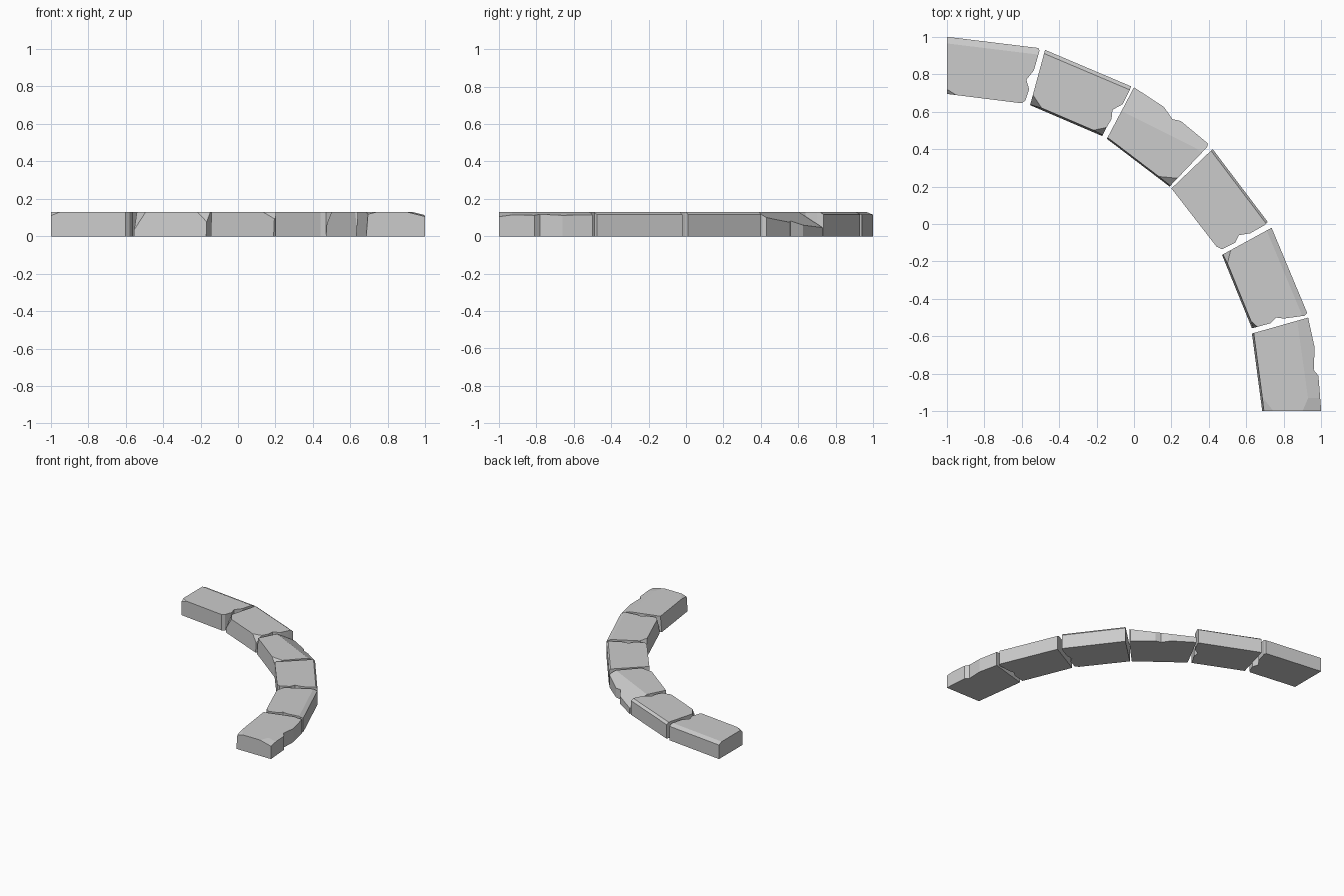
import bpy, bmesh
from mathutils import Vector

if "Cube" in bpy.data.objects:
    bpy.data.objects.remove(bpy.data.objects["Cube"])

H = 0.13  # stone height


def cut(bm, a, b, c):
    # slice off whatever lies above the plane through three points
    a, b, c = Vector(a), Vector(b), Vector(c)
    n = (b - a).cross(c - a).normalized()
    if n.z < 0:
        n = -n
    geom = bm.verts[:] + bm.edges[:] + bm.faces[:]
    bmesh.ops.bisect_plane(bm, geom=geom, dist=1e-5, plane_co=a, plane_no=n, clear_outer=True)
    bmesh.ops.holes_fill(bm, edges=[e for e in bm.edges if e.is_boundary], sides=0)


def stone(name, outline, slopes=(), chips=()):
    # outline runs clockwise seen from above
    bm = bmesh.new()
    face = bm.faces.new([bm.verts.new((x, y, 0)) for x, y in outline])
    ext = bmesh.ops.extrude_face_region(bm, geom=[face], use_keep_orig=True)
    bmesh.ops.translate(bm, vec=(0, 0, H), verts=[g for g in ext["geom"] if isinstance(g, bmesh.types.BMVert)])
    # sloped edges: start, end, height where slope starts, inset at the top
    for p, q, z, inset in slopes:
        d = (Vector(q) - Vector(p)).normalized()
        cut(bm, (*p, z), (*q, z), (p[0] + d.y * inset, p[1] - d.x * inset, H))
    # chipped corners: two points on the top, one point down the corner
    for p, q, corner, z in chips:
        cut(bm, (*p, H), (*q, H), (*corner, z))
    bmesh.ops.recalc_face_normals(bm, faces=bm.faces[:])
    mesh = bpy.data.meshes.new(name)
    bm.to_mesh(mesh)
    bm.free()
    bpy.context.collection.objects.link(bpy.data.objects.new(name, mesh))


# stones from the back left end to the front right end
stone("edging_stone_1",
      [(-1, 1), (-.51, .94), (-.505, .925), (-.535, .82), (-.575, .77), (-.56, .72),
       (-.58, .66), (-.6, .645), (-1, .695)],
      [((-1, 1), (-.51, .94), .115, .035)],
      [((-1, .72), (-.95, .689), (-1, .695), .11)])

stone("edging_stone_2",
      [(-.475, .93), (-.015, .735), (-.03, .7), (-.06, .64), (-.115, .61), (-.12, .56),
       (-.15, .51), (-.17, .47), (-.555, .635)],
      [((-.475, .93), (-.015, .735), .115, .02), ((-.17, .47), (-.555, .635), .0, .01)],
      [((-.54, .69), (-.49, .615), (-.555, .635), .03),
       ((-.22, .5), (-.15, .515), (-.17, .47), .07)])

stone("edging_stone_3",
      [(0, .73), (.16, .625), (.205, .56), (.25, .55), (.395, .43), (.39, .41),
       (.19, .2), (-.145, .455)],
      [((0, .73), (.395, .43), .12, .06), ((.19, .2), (-.145, .455), 0, .008)],
      [((.12, .255), (.225, .245), (.19, .2), .09),
       ((.34, .4), (.37, .385), (.395, .43), .1)])

stone("edging_stone_4",
      [(.42, .4), (.715, .01), (.7, -.005), (.62, -.05), (.56, -.06), (.54, -.1),
       (.47, -.135), (.44, -.12), (.2, .19)],
      [((.42, .4), (.715, .01), .115, .012)])

stone("edging_stone_5",
      [(.735, -.02), (.925, -.475), (.91, -.49), (.8, -.505), (.76, -.5), (.73, -.53),
       (.63, -.557), (.47, -.165)],
      [((.735, -.02), (.925, -.475), .115, .03), ((.63, -.557), (.47, -.165), 0, .01)],
      [((.615, -.51), (.66, -.55), (.63, -.557), .04),
       ((.515, -.145), (.495, -.23), (.47, -.165), .06)])

stone("edging_stone_6",
      [(.93, -.5), (.965, -.66), (.96, -.78), (.985, -.81), (1, -1),
       (.685, -1), (.63, -.585)],
      [((.93, -.5), (1, -1), .115, .06), ((.685, -1), (.63, -.585), 0, .01)],
      [((.69, -.93), (.745, -1), (.685, -1), .115),
       ((.9, -1), (.93, -.93), (1, -1), .105)])
